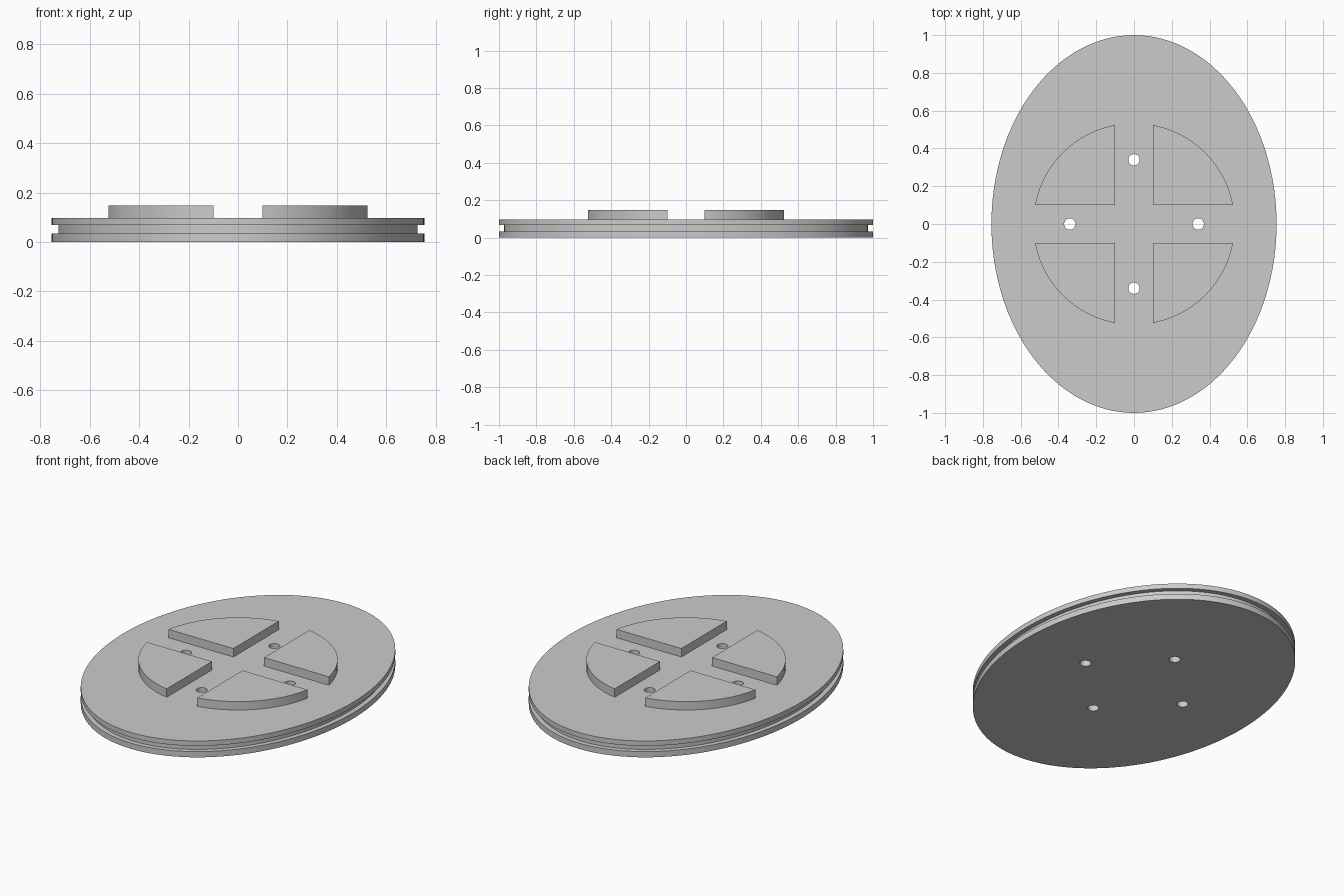
import bpy, bmesh
from math import sin, cos, pi, asin, radians

cube = bpy.data.objects.get("Cube")
if cube:
    bpy.data.objects.remove(cube, do_unlink=True)

RX, RY = 0.755, 1.0            # plate half-axes
TOP, PAD_TOP = 0.097, 0.147    # plate and pad heights
SEGMENTS = 128

grey = bpy.data.materials.new("light grey")
grey.use_nodes = True
colour = (0.6, 0.6, 0.6, 1)
grey.diffuse_color = colour
grey.node_tree.nodes["Principled BSDF"].inputs["Base Color"].default_value = colour


def loft(name, outlines):
    """Skin a stack of matching outlines and cap both ends."""
    bm = bmesh.new()
    rings = [[bm.verts.new(p) for p in outline] for outline in outlines]
    for low, high in zip(rings, rings[1:]):
        for i in range(len(low)):
            j = (i + 1) % len(low)
            bm.faces.new((low[i], low[j], high[j], high[i]))
    bm.faces.new(rings[0][::-1])
    bm.faces.new(rings[-1])
    bmesh.ops.recalc_face_normals(bm, faces=bm.faces)
    mesh = bpy.data.meshes.new(name)
    bm.to_mesh(mesh)
    bm.free()
    mesh.materials.append(grey)
    obj = bpy.data.objects.new(name, mesh)
    bpy.context.collection.objects.link(obj)
    return obj


def ellipse(rx, ry, z, cx=0, cy=0, n=SEGMENTS):
    angles = [2 * pi * i / n for i in range(n)]
    return [(cx + rx * cos(a), cy + ry * sin(a), z) for a in angles]


def activate(obj):
    bpy.ops.object.select_all(action='DESELECT')
    obj.select_set(True)
    bpy.context.view_layer.objects.active = obj


def smooth(obj):
    activate(obj)
    bpy.ops.object.shade_smooth_by_angle(angle=radians(30))


# Oval plate with a groove around its rim
profile = [(0, 0), (0, 0.034), (0.028, 0.034), (0.028, 0.068), (0, 0.068), (0, TOP)]
plate = loft("oval_plate", [ellipse(RX - inset, RY - inset, z) for inset, z in profile])

# Four through holes
for dx, dy in ((1, 0), (0, 1), (-1, 0), (0, -1)):
    cutter = loft("hole_cutter", [ellipse(0.03, 0.03, z, 0.34 * dx, 0.34 * dy, 32)
                                  for z in (-0.1, 0.3)])
    cutter.hide_render = True
    activate(plate)
    cut = plate.modifiers.new("hole", 'BOOLEAN')
    cut.operation = 'DIFFERENCE'
    cut.solver = 'EXACT'
    cut.object = cutter
    bpy.ops.object.modifier_apply(modifier=cut.name)
    bpy.data.objects.remove(cutter, do_unlink=True)
smooth(plate)

# Four raised quadrant pads separated by a cross-shaped channel
GAP, RADIUS, STEPS = 0.1, 0.534, 24
start = asin(GAP / RADIUS)
arc = [start + (pi / 2 - 2 * start) * i / STEPS for i in range(STEPS + 1)]
quadrant = [(GAP, GAP)] + [(RADIUS * cos(a), RADIUS * sin(a)) for a in arc]
sides = {"back_left": (1, 1), "back_right": (-1, 1),
         "front_right": (-1, -1), "front_left": (1, -1)}
for side, (sx, sy) in sides.items():
    pad = loft(side + "_pad", [[(x * sx, y * sy, z) for x, y in quadrant]
                               for z in (TOP - 0.005, PAD_TOP)])
    smooth(pad)
